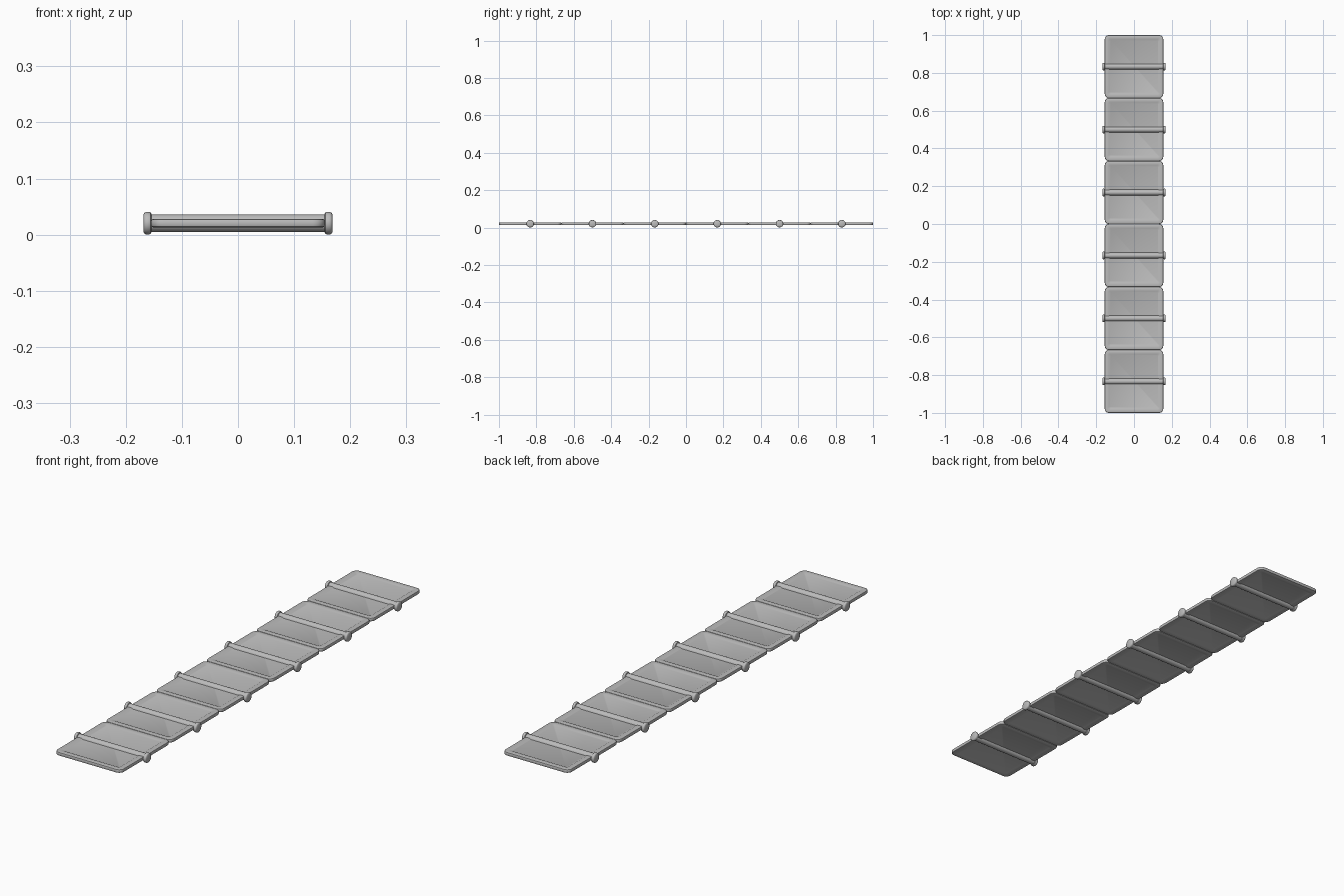
import bpy, bmesh, math

if "Cube" in bpy.data.objects:
    bpy.data.objects.remove(bpy.data.objects["Cube"])

COUNT, PITCH, ZC = 6, 1 / 3, 0.0205

grey = bpy.data.materials.new("plain grey")
grey.diffuse_color = (0.5, 0.5, 0.5, 1)
grey.use_nodes = True
grey.node_tree.nodes["Principled BSDF"].inputs["Base Color"].default_value = grey.diffuse_color


def rounded_rect(hx, hy, r, z, seg=6):
    pts = []
    for k, (sx, sy) in enumerate([(1, 1), (-1, 1), (-1, -1), (1, -1)]):
        for i in range(seg + 1):
            a = math.pi / 2 * (k + i / seg)
            pts.append((sx * (hx - r) + r * math.cos(a),
                        sy * (hy - r) + r * math.sin(a), z))
    return pts


def loft(name, rings, location):
    """Skin closed rings of points and cap both ends."""
    bm = bmesh.new()
    loops = [[bm.verts.new(p) for p in ring] for ring in rings]
    n = len(loops[0])
    for a, b in zip(loops, loops[1:]):
        for i in range(n):
            j = (i + 1) % n
            bm.faces.new((a[i], a[j], b[j], b[i]))
    bm.faces.new(loops[0][::-1])
    bm.faces.new(loops[-1])
    bmesh.ops.recalc_face_normals(bm, faces=bm.faces[:])
    mesh = bpy.data.meshes.new(name)
    bm.to_mesh(mesh)
    bm.free()
    mesh.materials.append(grey)
    obj = bpy.data.objects.new(name, mesh)
    obj.location = location
    bpy.context.collection.objects.link(obj)
    bpy.ops.object.select_all(action='DESELECT')
    obj.select_set(True)
    bpy.context.view_layer.objects.active = obj
    bpy.ops.object.shade_smooth_by_angle(angle=math.radians(35))


# Panel section: (inset from outer edge, height), recessed field to rim to side
half = [(0.027, 0.0045), (0.021, 0.0075), (0.004, 0.0075), (0.0012, 0.0063), (0, 0.0035)]
section = [(i, -z) for i, z in half] + [(i, z) for i, z in reversed(half)]
panel_rings = [rounded_rect(0.155 - i, PITCH / 2 - i, max(0.022 - i * 0.6, 0.006), z)
               for i, z in section]

# Rod with a rounded collar at each end: (x, radius)
end = [(0.168, 0.0165), (0.1665, 0.0188), (0.164, 0.02), (0.158, 0.02),
       (0.1555, 0.0188), (0.154, 0.0155)]
rod_profile = [(-x, r) for x, r in end] + [(x, r) for x, r in reversed(end)]
SIDES = 32
rod_rings = [[(x, r * math.cos(t * math.tau / SIDES), r * math.sin(t * math.tau / SIDES))
              for t in range(SIDES)] for x, r in rod_profile]

# Row of panels, each crossed by a rod
for k in range(COUNT):
    y = (k - (COUNT - 1) / 2) * PITCH
    loft(f"panel_{k + 1}", panel_rings, (0, y, ZC))
    loft(f"cross_rod_{k + 1}", rod_rings, (0, y, ZC))
